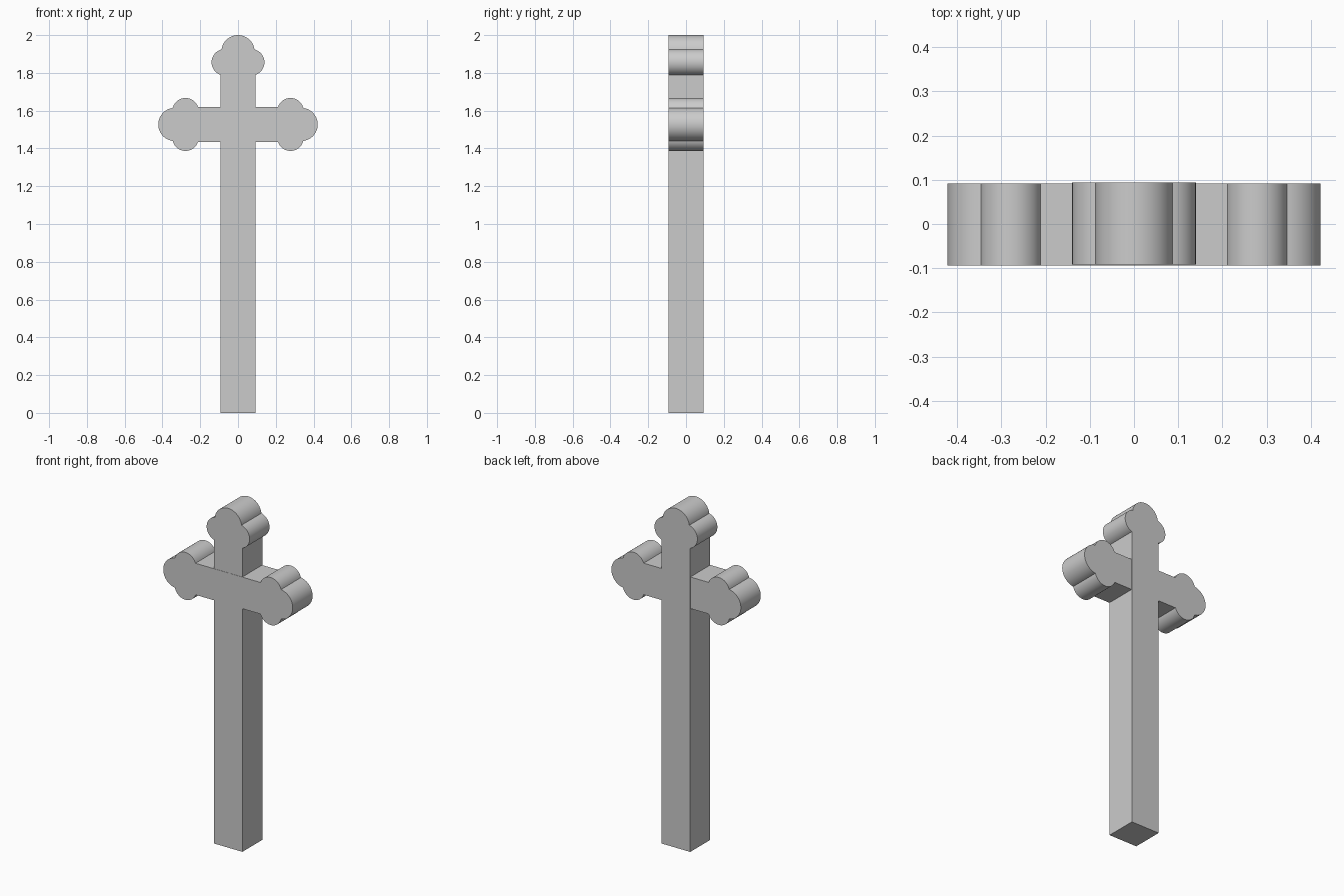
import bpy, bmesh
from math import asin, atan2, acos, pi, cos, sin, hypot, radians

if "Cube" in bpy.data.objects:
    bpy.data.objects.remove(bpy.data.objects["Cube"])

HALF = 0.093          # half width of the beams
TIP_R = 0.088         # large end lobe
SIDE_R = 0.07         # small side lobes
SIDE_BACK = 0.144     # side lobe centre behind the tip
BAR_Z = 1.527
ARM = 0.422


def arc(cu, cv, r, a0, a1, n):
    return [(cu + r * cos(a0 + (a1 - a0) * i / n),
             cv + r * sin(a0 + (a1 - a0) * i / n)) for i in range(n + 1)]


def trefoil(tip):
    """Three-lobed beam end as (along, across) points, from +across to -across."""
    su, bu = tip - SIDE_BACK, tip - TIP_R
    du, dv = bu - su, -SIDE_R
    d = hypot(du, dv)
    # angles at which the small and large lobes meet
    meet_s = atan2(dv, du) + acos((SIDE_R**2 + d*d - TIP_R**2) / (2 * d * SIDE_R))
    meet_b = atan2(-dv, -du) - acos((TIP_R**2 + d*d - SIDE_R**2) / (2 * d * TIP_R))
    start = pi - asin((HALF - SIDE_R) / SIDE_R)
    half = arc(su, SIDE_R, SIDE_R, start, meet_s, 20)
    half += arc(bu, 0, TIP_R, meet_b, 0, 14)[1:]
    return half + [(u, -v) for u, v in reversed(half[:-1])]


def slab(name, outline, y0, y1):
    bm = bmesh.new()
    face = bm.faces.new([bm.verts.new((x, y0, z)) for x, z in outline])
    ext = bmesh.ops.extrude_face_region(bm, geom=[face], use_keep_orig=True)
    moved = [g for g in ext["geom"] if isinstance(g, bmesh.types.BMVert)]
    bmesh.ops.translate(bm, verts=moved, vec=(0, y1 - y0, 0))
    bmesh.ops.recalc_face_normals(bm, faces=bm.faces)
    mesh = bpy.data.meshes.new(name)
    bm.to_mesh(mesh)
    bm.free()
    ob = bpy.data.objects.new(name, mesh)
    bpy.context.collection.objects.link(ob)
    bpy.ops.object.select_all(action='DESELECT')
    ob.select_set(True)
    bpy.context.view_layer.objects.active = ob
    bpy.ops.object.shade_smooth_by_angle(angle=radians(30))


# Upright post with a trefoil top
post = [(v, u) for u, v in trefoil(2.0)]
slab("upright_post", post + [(-HALF, 0), (HALF, 0)], -0.092, 0.0935)

# Crossbar with a trefoil on each end, a hair proud of the post at the front
right = [(u, BAR_Z + v) for u, v in trefoil(ARM)]
left = [(-x, z) for x, z in reversed(right)]
slab("crossbar", right + left, -0.0935, 0.092)
